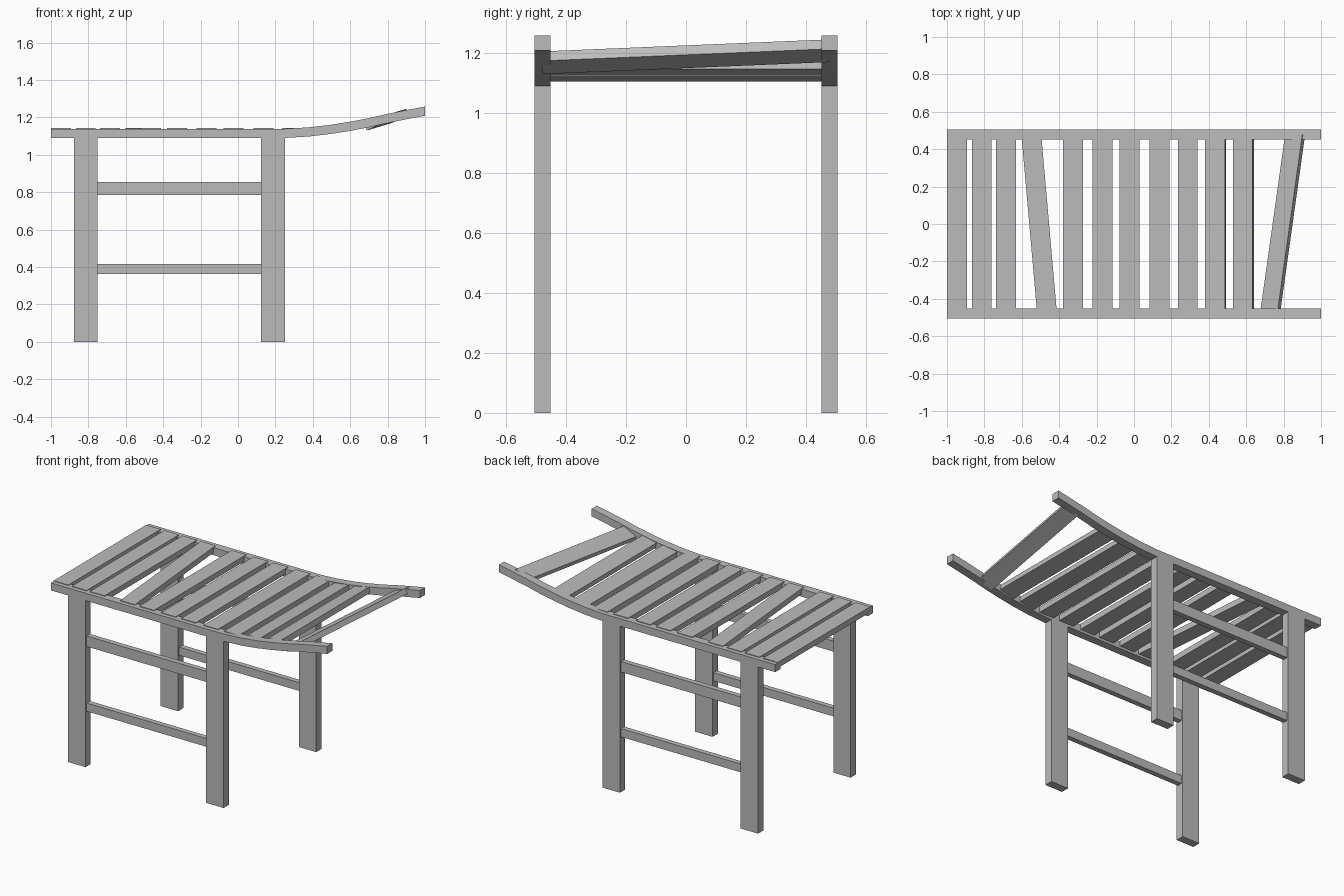
import bpy, bmesh, math

cube = bpy.data.objects.get("Cube")
if cube:
    bpy.data.objects.remove(cube, do_unlink=True)

grey = bpy.data.materials.new("plain_grey")
grey.use_nodes = True
GREY = (0.5, 0.5, 0.5, 1.0)
grey.diffuse_color = GREY
grey.node_tree.nodes["Principled BSDF"].inputs["Base Color"].default_value = GREY

RAIL_IN, RAIL_OUT = 0.452, 0.506
RAIL_BOTTOM, RAIL_TOP = 1.09, 1.139


def loft(name, front, y0, back, y1):
    """Solid between two matching x-z outlines at y0 and y1."""
    bm = bmesh.new()
    a = [bm.verts.new((x, y0, z)) for x, z in front]
    b = [bm.verts.new((x, y1, z)) for x, z in back]
    bm.faces.new(a)
    bm.faces.new(b[::-1])
    n = len(a)
    for i in range(n):
        j = (i + 1) % n
        bm.faces.new((a[j], a[i], b[i], b[j]))
    bmesh.ops.recalc_face_normals(bm, faces=bm.faces)
    mesh = bpy.data.meshes.new(name)
    bm.to_mesh(mesh)
    bm.free()
    mesh.materials.append(grey)
    obj = bpy.data.objects.new(name, mesh)
    bpy.context.collection.objects.link(obj)
    return obj


def rect(x0, x1, z0, z1):
    return [(x0, z0), (x1, z0), (x1, z1), (x0, z1)]


def plank(x, z, slope=0.0, width=0.106, thick=0.037):
    """Slat section from its lower left corner, pitched upward by slope."""
    t = math.atan(slope)
    c, s = math.cos(t), math.sin(t)
    corners = ((0, 0), (width, 0), (width, thick), (0, thick))
    return [(x + u * c - v * s, z + u * s + v * c) for u, v in corners]


# Side rails: straight seat part sweeping up at the head end
rise = [(0.25, 0), (0.38, 0.008), (0.5, 0.022), (0.6, 0.038), (0.7, 0.057),
        (0.8, 0.08), (0.91, 0.102), (1.0, 0.119)]
rail = [(-1.0, RAIL_BOTTOM)] + [(x, RAIL_BOTTOM + h) for x, h in rise]
rail += [(x, RAIL_TOP + h) for x, h in reversed(rise)] + [(-1.0, RAIL_TOP)]

LEGS = ((-0.876, -0.75, "foot"), (0.124, 0.25, "head"))
STRETCHERS = ((0.362, 0.416, "lower"), (0.786, 0.855, "upper"))

for side, word in ((-1, "right"), (1, "left")):
    loft(f"{word}_rail", rail, side * RAIL_IN, rail, side * RAIL_OUT)
    for x0, x1, end in LEGS:
        leg = rect(x0, x1, 0, RAIL_BOTTOM)
        loft(f"{word}_{end}_leg", leg, side * RAIL_IN, leg, side * RAIL_OUT)
    for z0, z1, level in STRETCHERS:
        bar = rect(LEGS[0][1], LEGS[1][0], z0, z1)
        loft(f"{word}_{level}_stretcher", bar, side * 0.462, bar, side * 0.496)

# Slats: flat ones, then two following the curve
END = 0.478
BASE = 1.106
slats = [(x, BASE, 0) for x in (-1.0, -0.867, -0.737, -0.38, -0.222, -0.077, 0.084, 0.234)]
slats += [(0.386, BASE, 0.15), (0.537, 1.125, 0.21)]
for i, (x, z, slope) in enumerate(slats):
    section = plank(x, z, slope)
    loft(f"slat_{i + 1}", section, -END, section, END)

# Loose slats lying askew
loft("skewed_slat", plank(-0.518, BASE), -END, plank(-0.602, BASE), END)
loft("tilted_slat", plank(0.689, 1.13, 0.48, 0.102, 0.035), -END,
     plank(0.823, 1.17, 0.48, 0.102, 0.035), END)
